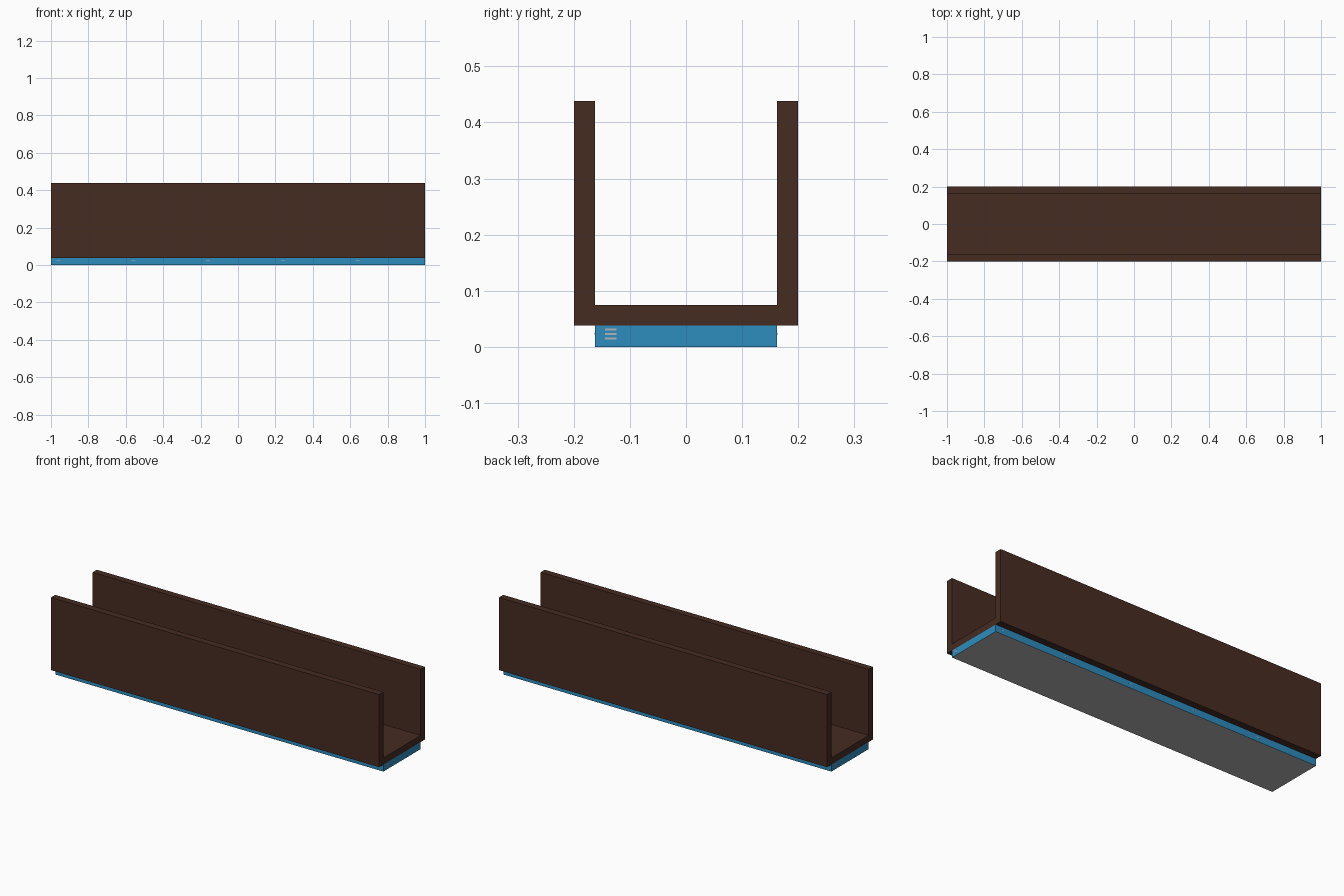
import bpy, bmesh
from mathutils import Matrix

if "Cube" in bpy.data.objects:
    bpy.data.objects.remove(bpy.data.objects["Cube"])


def material(name, rgb):
    m = bpy.data.materials.new(name)
    m.diffuse_color = (*rgb, 1)
    m.use_nodes = True
    m.node_tree.nodes["Principled BSDF"].inputs["Base Color"].default_value = m.diffuse_color
    return m


BROWN = material("dark brown", (0.061, 0.025, 0.016))
BLUE = material("blue", (0.026, 0.262, 0.515))
GREY = material("light grey", (0.456, 0.456, 0.456))


def make_object(name, bm, mats):
    bmesh.ops.recalc_face_normals(bm, faces=bm.faces)
    mesh = bpy.data.meshes.new(name)
    bm.to_mesh(mesh)
    bm.free()
    for m in mats:
        mesh.materials.append(m)
    ob = bpy.data.objects.new(name, mesh)
    bpy.context.collection.objects.link(ob)
    return ob


def add_box(bm, x0, x1, y0, y1, z0, z1):
    size = Matrix.Diagonal((x1 - x0, y1 - y0, z1 - z0, 1))
    centre = Matrix.Translation(((x0 + x1) / 2, (y0 + y1) / 2, (z0 + z1) / 2))
    bmesh.ops.create_cube(bm, size=1, matrix=centre @ size)


W, INNER = 0.2, 0.1625
BASE_TOP, FLOOR, TOP = 0.0385, 0.075, 0.4385

# U-shaped channel: profile extruded along x
bm = bmesh.new()
profile = [(-W, BASE_TOP), (W, BASE_TOP), (W, TOP), (INNER, TOP),
           (INNER, FLOOR), (-INNER, FLOOR), (-INNER, TOP), (-W, TOP)]
face = bm.faces.new([bm.verts.new((-1, y, z)) for y, z in profile])
ext = bmesh.ops.extrude_face_region(bm, geom=[face])
bmesh.ops.translate(bm, vec=(2, 0, 0),
                    verts=[g for g in ext["geom"] if isinstance(g, bmesh.types.BMVert)])
make_object("channel", bm, [BROWN])

# Base slab, grey underneath
bm = bmesh.new()
add_box(bm, -1, 1, -INNER, INNER, 0, BASE_TOP)
bm.normal_update()
for f in bm.faces:
    f.material_index = 1 if f.normal.z < -0.5 else 0
make_object("base_slab", bm, [BLUE, GREY])

# Small plain dashes on the slab sides, repeated on the opposite sides
bm = bmesh.new()
for z in (0.015, 0.023, 0.031):
    add_box(bm, 0.999, 1.0005, -0.144, -0.124, z - 0.0015, z + 0.0015)
for i in range(5):
    x = -0.96 + 0.4 * i
    add_box(bm, x - 0.011, x + 0.011, -INNER - 0.0005, -INNER + 0.001, 0.022, 0.025)
half = bmesh.ops.duplicate(bm, geom=bm.verts[:] + bm.edges[:] + bm.faces[:])
bmesh.ops.rotate(bm, matrix=Matrix.Rotation(3.14159265, 3, 'Z'),
                 verts=[g for g in half["geom"] if isinstance(g, bmesh.types.BMVert)])
make_object("side_dashes", bm, [GREY])
